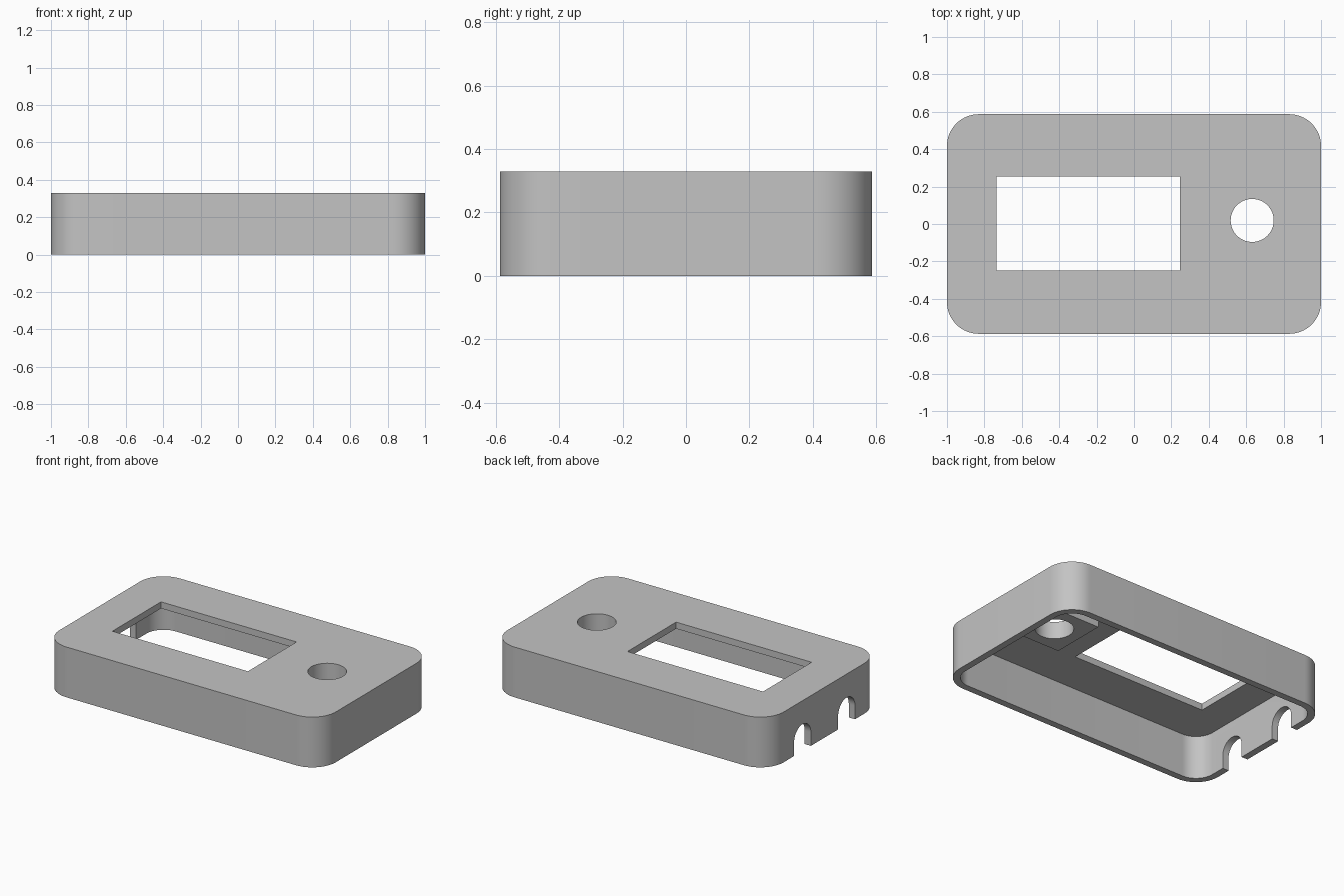
import bpy
import bmesh
from math import cos, sin, pi, radians
from mathutils import Matrix

cube = bpy.data.objects.get("Cube")
if cube:
    bpy.data.objects.remove(cube)

HALF_X, HALF_Y, HEIGHT = 1.0, 0.587, 0.329
CORNER, WALL, PLATE = 0.17, 0.045, 0.043

grey = bpy.data.materials.new("plain_grey")
grey.use_nodes = True
colour = (0.55, 0.55, 0.55, 1)
grey.diffuse_color = colour
grey.node_tree.nodes["Principled BSDF"].inputs["Base Color"].default_value = colour


def prism(name, outline, low, high, matrix=None):
    """Extrude a flat outline from low to high along z, then place it."""
    bm = bmesh.new()
    face = bm.faces.new([bm.verts.new((x, y, low)) for x, y in outline])
    grown = bmesh.ops.extrude_face_region(bm, geom=[face])["geom"]
    top = [v for v in grown if isinstance(v, bmesh.types.BMVert)]
    bmesh.ops.translate(bm, verts=top, vec=(0, 0, high - low))
    bmesh.ops.recalc_face_normals(bm, faces=bm.faces)
    if matrix:
        bm.transform(matrix)
    mesh = bpy.data.meshes.new(name)
    bm.to_mesh(mesh)
    bm.free()
    mesh.materials.append(grey)
    obj = bpy.data.objects.new(name, mesh)
    bpy.context.collection.objects.link(obj)
    return obj


def arc(cx, cy, r, start, end, steps):
    angles = [start + (end - start) * i / steps for i in range(steps + 1)]
    return [(cx + r * cos(a), cy + r * sin(a)) for a in angles]


def rounded_rect(hx, hy, r):
    points = []
    for i, (sx, sy) in enumerate([(1, 1), (-1, 1), (-1, -1), (1, -1)]):
        points += arc(sx * (hx - r), sy * (hy - r), r, i * pi / 2, (i + 1) * pi / 2, 16)
    return points


def rect(x0, x1, y0, y1):
    return [(x0, y0), (x1, y0), (x1, y1), (x0, y1)]


def combine(target, tool, operation):
    """Apply a boolean and discard the tool."""
    mod = target.modifiers.new("boolean", "BOOLEAN")
    mod.operation = operation
    mod.solver = "EXACT"
    mod.object = tool
    bpy.context.view_layer.objects.active = target
    bpy.ops.object.modifier_apply(modifier=mod.name)
    bpy.data.objects.remove(tool)


# Open-bottomed shell
case = prism("case_cover", rounded_rect(HALF_X, HALF_Y, CORNER), 0, HEIGHT)
cavity = prism("cavity", rounded_rect(HALF_X - WALL, HALF_Y - WALL, CORNER - WALL),
               -0.1, HEIGHT - PLATE)
combine(case, cavity, "DIFFERENCE")

# Square boss under the plate, around the round hole
KNOB_X, KNOB_Y, BOSS = 0.632, 0.019, 0.185
boss = prism("boss", rect(KNOB_X - BOSS, KNOB_X + BOSS, KNOB_Y - BOSS, KNOB_Y + BOSS),
             0.215, HEIGHT - PLATE / 2)
combine(case, boss, "UNION")

# Round hole and display window
hole = prism("round_hole", arc(KNOB_X, KNOB_Y, 0.115, 0, 2 * pi, 64)[:-1], -0.1, 0.5)
combine(case, hole, "DIFFERENCE")
window = prism("window", rect(-0.735, 0.246, -0.249, 0.254), -0.1, 0.5)
combine(case, window, "DIFFERENCE")

# Two arched cable notches in the -x wall; outline axes map to y and z
NOTCH_R, NOTCH_TOP = 0.087, 0.175
to_side = Matrix(((0, 0, 1, 0), (1, 0, 0, 0), (0, 1, 0, 0), (0, 0, 0, 1)))
for y in (-0.232, 0.224):
    outline = [(y - NOTCH_R, -0.1), (y + NOTCH_R, -0.1)]
    outline += arc(y, NOTCH_TOP - NOTCH_R, NOTCH_R, 0, pi, 24)
    notch = prism("cable_notch", outline, -1.1, -0.85, to_side)
    combine(case, notch, "DIFFERENCE")

# Smooth the rounded walls, keep the edges sharp
bpy.ops.object.select_all(action="DESELECT")
case.select_set(True)
bpy.context.view_layer.objects.active = case
bpy.ops.object.shade_smooth_by_angle(angle=radians(30))
